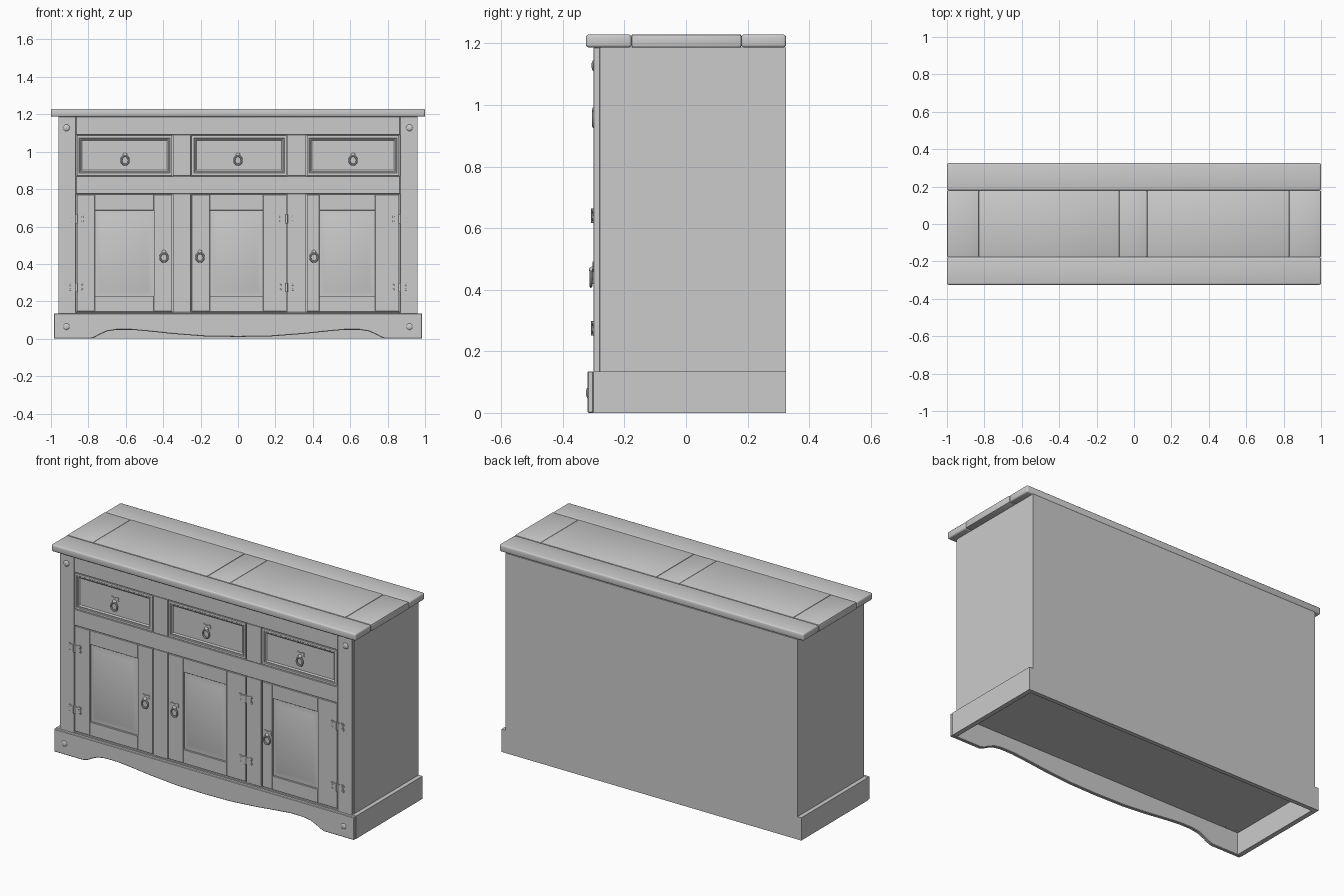
import bpy, bmesh, math
from mathutils import Matrix, Vector

if "Cube" in bpy.data.objects:
    bpy.data.objects.remove(bpy.data.objects["Cube"])

grey = bpy.data.materials.new("grey")
grey.diffuse_color = (0.6, 0.6, 0.6, 1)
grey.use_nodes = True
grey.node_tree.nodes["Principled BSDF"].inputs["Base Color"].default_value = grey.diffuse_color


def finish(bm, name, bevel=0, segments=1):
    if bevel:
        bmesh.ops.bevel(bm, geom=bm.edges[:], offset=bevel, segments=segments,
                        affect='EDGES', profile=0.5)
    bmesh.ops.recalc_face_normals(bm, faces=bm.faces[:])
    me = bpy.data.meshes.new(name)
    bm.to_mesh(me)
    bm.free()
    me.materials.append(grey)
    ob = bpy.data.objects.new(name, me)
    bpy.context.collection.objects.link(ob)
    return ob


def add_box(bm, x0, x1, y0, y1, z0, z1):
    m = Matrix.Translation(((x0 + x1) / 2, (y0 + y1) / 2, (z0 + z1) / 2))
    bmesh.ops.create_cube(bm, size=1, matrix=m @ Matrix.Diagonal((x1 - x0, y1 - y0, z1 - z0, 1)))


def box(name, x0, x1, y0, y1, z0, z1, bevel=0, segments=1):
    bm = bmesh.new()
    add_box(bm, x0, x1, y0, y1, z0, z1)
    return finish(bm, name, bevel, segments)


def add_prism(bm, pts, y0, y1):
    """Outline in x and z, extruded along y."""
    f = bm.faces.new([bm.verts.new((x, y0, z)) for x, z in pts])
    ext = bmesh.ops.extrude_face_region(bm, geom=[f])
    vs = [g for g in ext["geom"] if isinstance(g, bmesh.types.BMVert)]
    bmesh.ops.translate(bm, verts=vs, vec=(0, y1 - y0, 0))


def add_ball(bm, x, y, z, rx, ry, rz):
    m = Matrix.Translation((x, y, z)) @ Matrix.Diagonal((rx, ry, rz, 1))
    bmesh.ops.create_uvsphere(bm, u_segments=14, v_segments=8, radius=1, matrix=m)


def fielded(name, x0, x1, z0, z1, steps):
    """Nested rectangles: each step is (inset, y)."""
    bm = bmesh.new()
    prev = None
    for d, y in steps:
        ring = [bm.verts.new(p) for p in ((x0 + d, y, z0 + d), (x1 - d, y, z0 + d),
                                          (x1 - d, y, z1 - d), (x0 + d, y, z1 - d))]
        if prev:
            for i in range(4):
                j = (i + 1) % 4
                bm.faces.new((prev[i], prev[j], ring[j], ring[i]))
        else:
            bm.faces.new(ring[::-1])
        prev = ring
    bm.faces.new(prev)
    return finish(bm, name)


# Carcass
box("side_right", 0.93, 0.96, -0.28, 0.325, 0.13, 1.187)
box("side_left", -0.96, -0.93, -0.28, 0.30, 0.13, 1.187)
box("back_panel", -0.96, 0.93, 0.30, 0.325, 0.13, 1.187)
box("floor_panel", -0.93, 0.93, -0.28, 0.30, 0.128, 0.15)
box("front_backing", -0.93, 0.93, -0.282, -0.27, 0.13, 1.187)

# Plinth: side and back boards, then the shaped front skirt
for s, n in ((-1, "left"), (1, "right")):
    a, b = sorted((s * 0.957, s * 0.985))
    box("plinth_" + n, a, b, -0.30, 0.30, 0, 0.135)
box("plinth_back", -0.985, 0.985, 0.30, 0.325, 0, 0.135)
half = [(0.18, .013), (0.35, .026), (0.48, .040), (0.57, .048), (0.65, .048),
        (0.70, .040), (0.74, .022), (0.765, .008), (0.79, 0), (0.985, 0), (0.985, 0.135)]
bm = bmesh.new()
add_prism(bm, [(0, .01)] + half + [(-x, z) for x, z in half[::-1]], -0.32, -0.30)
finish(bm, "front_skirt", 0.003)

# Top: planks with grooves between them
T = (1.187, 1.229)
box("top_front_plank", -1, 1, -0.325, -0.177, *T, 0.009, 3)
box("top_back_plank", -1, 1, 0.180, 0.325, *T, 0.009, 3)
for n, a, b in (("left_end", -1, -0.83), ("middle", -0.08, 0.07), ("right_end", 0.83, 1)):
    box("top_" + n + "_crosspiece", a, b, -0.177, 0.180, *T, 0.006, 2)
for n, a, b in (("left", -0.83, -0.08), ("right", 0.07, 0.83)):
    box("top_panel_" + n, a, b, -0.177, 0.180, *T, 0.004, 2)

# Face frame
F = (-0.30, -0.28)
for s, n in ((-1, "left"), (1, "right")):
    a, b = sorted((s * 0.866, s * 0.96))
    box("frame_stile_" + n, a, b, *F, 0.13, 1.187, 0.0015)
box("frame_top_rail", -0.866, 0.866, *F, 1.09, 1.187, 0.0015)
box("frame_middle_rail", -0.866, 0.866, *F, 0.775, 0.87, 0.0015)
box("frame_bottom_rail", -0.866, 0.866, *F, 0.13, 0.142, 0.0015)
for n, a, b in (("left", -0.348, -0.252), ("right", 0.264, 0.364)):
    box("frame_post_" + n, a, b, *F, 0.142, 0.775, 0.0015)
    box("drawer_divider_" + n, a, b, *F, 0.87, 1.09, 0.0015)


# Fittings
def handle(name, x, z, y):
    bm = bmesh.new()
    half = [(0.012, -.012), (0.020, -.010), (0.027, -.002), (0.021, .005),
            (0.027, .014), (0.018, .020), (0.008, .015)]
    plate = [(x + a, z + 0.022 + b) for a, b in half]
    plate += [(x - a, z + 0.022 + b) for a, b in half[::-1]]
    add_prism(bm, plate, y - 0.005, y)
    add_box(bm, x - 0.012, x + 0.012, y - 0.004, y, z - 0.03, z + 0.012)
    add_ball(bm, x, y - 0.007, z + 0.016, 0.012, 0.009, 0.010)
    finish(bm, name)
    bpy.ops.mesh.primitive_torus_add(
        location=(x, y - 0.010, z - 0.014), rotation=(math.pi / 2, 0, 0),
        major_radius=0.020, minor_radius=0.005, major_segments=20, minor_segments=8)
    ring = bpy.context.object
    ring.scale = (1, 1.15, 1)
    ring.name = name + "_ring"
    ring.data.materials.append(grey)


def hinge(name, x, z):
    bm = bmesh.new()
    leaf = [(0.006, -.022), (0.018, -.018), (0.028, -.024), (0.042, -.022), (0.045, -.012),
            (0.038, 0), (0.045, .012), (0.042, .022), (0.028, .024), (0.018, .018), (0.006, .022)]
    for s in (-1, 1):
        add_prism(bm, [(x + s * a, z + b) for a, b in leaf], -0.304, -0.299)
        for dz in (-0.012, 0.012):
            add_ball(bm, x + s * 0.033, -0.304, z + dz, 0.005, 0.002, 0.005)
    bmesh.ops.create_cone(bm, cap_ends=True, segments=12, radius1=0.006, radius2=0.006,
                          depth=0.048, matrix=Matrix.Translation((x, -0.302, z)))
    finish(bm, name)


# Drawers with a sunk front
for n, a, b, hx in (("left", -0.866, -0.348, -0.604), ("middle", -0.252, 0.264, 0.0),
                    ("right", 0.364, 0.866, 0.615)):
    fielded("drawer_" + n, a + .004, b - .004, 0.874, 1.086,
            [(0, -.28), (0, -.300), (.012, -.300), (.015, -.296), (.020, -.296), (.027, -.290)])
    handle("drawer_handle_" + n, hx, 0.968, -0.290)

# Doors: stiles, rails and raised panel, with handle and two hinges
Z0, Z1, P0, P1 = 0.146, 0.771, 0.227, 0.687
for n, a, b, p, q, hx, gx in (
        ("left", -0.866, -0.348, -0.765, -0.45, -0.396, -0.864),
        ("middle", -0.252, 0.264, -0.15, 0.134, -0.203, 0.260),
        ("right", 0.364, 0.866, 0.435, 0.733, 0.406, 0.864)):
    a, b = a + .004, b - .004
    D = (-0.299, -0.28)
    box("door_stile_a_" + n, a, p, *D, Z0, Z1, 0.0015)
    box("door_stile_b_" + n, q, b, *D, Z0, Z1, 0.0015)
    box("door_bottom_rail_" + n, p, q, *D, Z0, P0, 0.001)
    box("door_top_rail_" + n, p, q, *D, P1, Z1, 0.001)
    fielded("door_panel_" + n, p, q, P0, P1,
            [(0, -.28), (0, -.288), (.006, -.288), (.032, -.296)])
    handle("door_handle_" + n, hx, 0.449, -0.299)
    for k, z in (("upper", 0.640), ("lower", 0.275)):
        hinge("hinge_%s_%s" % (k, n), gx, z)

# Round studs in the corners
for s, n in ((-1, "left"), (1, "right")):
    for k, y, z in (("upper", -0.30, 1.128), ("lower", -0.318, 0.065)):
        bm = bmesh.new()
        add_ball(bm, s * 0.917, y, z, 0.018, 0.007, 0.018)
        finish(bm, "stud_%s_%s" % (k, n))

# Smooth shading with sharp edges kept
bpy.ops.object.select_all(action='SELECT')
bpy.context.view_layer.objects.active = bpy.data.objects["front_skirt"]
bpy.ops.object.shade_smooth_by_angle(angle=math.radians(35))
